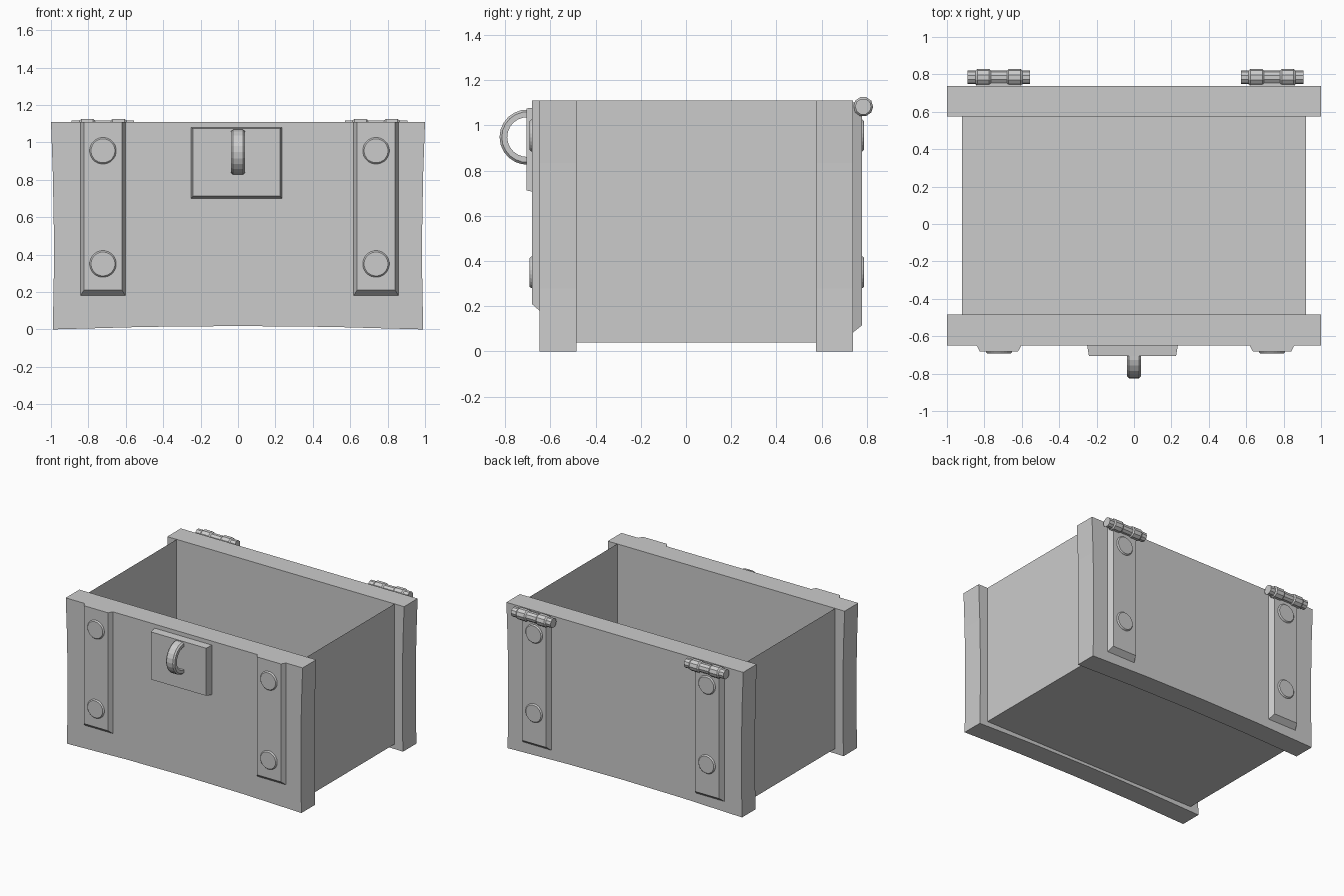
import bpy, bmesh, math
from mathutils import Matrix, Vector

if "Cube" in bpy.data.objects:
    bpy.data.objects.remove(bpy.data.objects["Cube"])


def finish(bm, name, recalc=True):
    if recalc:
        bmesh.ops.recalc_face_normals(bm, faces=bm.faces[:])
    me = bpy.data.meshes.new(name)
    bm.to_mesh(me)
    bm.free()
    ob = bpy.data.objects.new(name, me)
    bpy.context.collection.objects.link(ob)
    return ob


def panel(name, y0, y1):
    """Heavy end board with gently bowed sides and an arched bottom edge."""
    bm = bmesh.new()
    bmesh.ops.create_cube(bm, size=2)
    bmesh.ops.subdivide_edges(bm, edges=[e for e in bm.edges if abs((e.verts[0].co - e.verts[1].co).y) < 1],
                              cuts=3, use_grid_fill=True)
    for v in bm.verts:
        u, w = v.co.x, (v.co.z + 1) / 2
        v.co = (u * (0.99 + 0.01 * w - 0.04 * w * (1 - w)),
                y0 if v.co.y < 0 else y1,
                1.11 * w + 0.018 * (1 - u * u) * (1 - w))
    bmesh.ops.dissolve_limit(bm, angle_limit=0.001, verts=bm.verts[:], edges=bm.edges[:])
    return finish(bm, name)


def plate(name, x, hw, z0, z1, y0, y1, tx, tb, tt):
    """Flat plate from y0 to y1, its outer face inset by tx, tb, tt."""
    bm = bmesh.new()
    rings = []
    for y, a, b, c in ((y0, 0, 0, 0), (y1, tx, tb, tt)):
        rings.append([bm.verts.new(p) for p in (
            (x - hw + a, y, z0 + b), (x + hw - a, y, z0 + b),
            (x + hw - a, y, z1 - c), (x - hw + a, y, z1 - c))])
    p, q = rings
    bm.faces.new(p)
    bm.faces.new(q)
    for i in range(4):
        j = (i + 1) % 4
        bm.faces.new((p[i], p[j], q[j], q[i]))
    return finish(bm, name)


def lathe(bm, profile, origin, axis, n):
    """Closed spindle: (radius, distance) profile turned about an axis."""
    rot = Vector((0, 0, 1)).rotation_difference(Vector(axis)).to_matrix()
    o = Vector(origin)
    rings = [[bm.verts.new(o + rot @ Vector((r * math.cos(2 * math.pi * (i + .5) / n),
                                             r * math.sin(2 * math.pi * (i + .5) / n), d)))
              for i in range(n)] for r, d in profile]
    for a, b in zip(rings, rings[1:]):
        for i in range(n):
            j = (i + 1) % n
            bm.faces.new((a[i], a[j], b[j], b[i]))
    bm.faces.new(rings[0])
    bm.faces.new(rings[-1])


# end boards
panel("front_board", -0.649, -0.485)
panel("back_board", 0.575, 0.738)

# thin side walls and floor
bm = bmesh.new()
path = [(-0.92, 1.11), (-0.92, 0.04), (0.92, 0.04), (0.92, 1.11)]
pairs = [(bm.verts.new((x, -0.487, z)), bm.verts.new((x, 0.577, z))) for x, z in path]
for a, b in zip(pairs, pairs[1:]):
    bm.faces.new((a[0], a[1], b[1], b[0]))
finish(bm, "side_walls_and_floor", False)

# straps, rivets and hinges
for side, x in (("left", -0.722), ("right", 0.738)):
    plate(f"front_strap_{side}", x, 0.122, 0.177, 1.11, -0.645, -0.682, 0.02, 0.033, 0)
    plate(f"back_strap_{side}", x, 0.122, 0.08, 1.10, 0.735, 0.778, 0.02, 0.035, 0)
    for where, y, s in (("front", -0.68, -1), ("back", 0.776, 1)):
        bm = bmesh.new()
        for z in (0.35, 0.955):
            lathe(bm, [(0.072, 0), (0.07, 0.006), (0.064, 0.012)], (x, y, z), (0, s, 0), 24)
        finish(bm, f"{where}_rivets_{side}")
    bm = bmesh.new()
    profile = [(0.036, -0.167), (0.036, 0.167)]
    lathe(bm, profile, (x, 0.784, 1.083), (1, 0, 0), 10)
    for dx in (-0.084, 0.084):
        lathe(bm, [(0.036, -0.042), (0.044, -0.032), (0.044, 0.032), (0.036, 0.042)],
              (x + dx, 0.784, 1.083), (1, 0, 0), 10)
    finish(bm, f"hinge_{side}")

# lock plate
plate("lock_plate", -0.008, 0.243, 0.70, 1.08, -0.645, -0.706, 0.01, 0.012, 0.005)

# hasp loop: bevelled section swept along a half circle
bm = bmesh.new()
section = [(-0.037, 0.088), (-0.037, 0.112), (-0.026, 0.122),
           (0.026, 0.122), (0.037, 0.112), (0.037, 0.088)]
rings = []
for k in range(13):
    t = math.radians(85 + 190 * k / 12)
    rings.append([bm.verts.new((x, -0.703 + r * math.cos(t), 0.948 + r * math.sin(t)))
                  for x, r in section])
for a, b in zip(rings, rings[1:]):
    for i in range(6):
        j = (i + 1) % 6
        bm.faces.new((a[i], a[j], b[j], b[i]))
bm.faces.new(rings[0])
bm.faces.new(rings[-1])
finish(bm, "hasp_loop")
